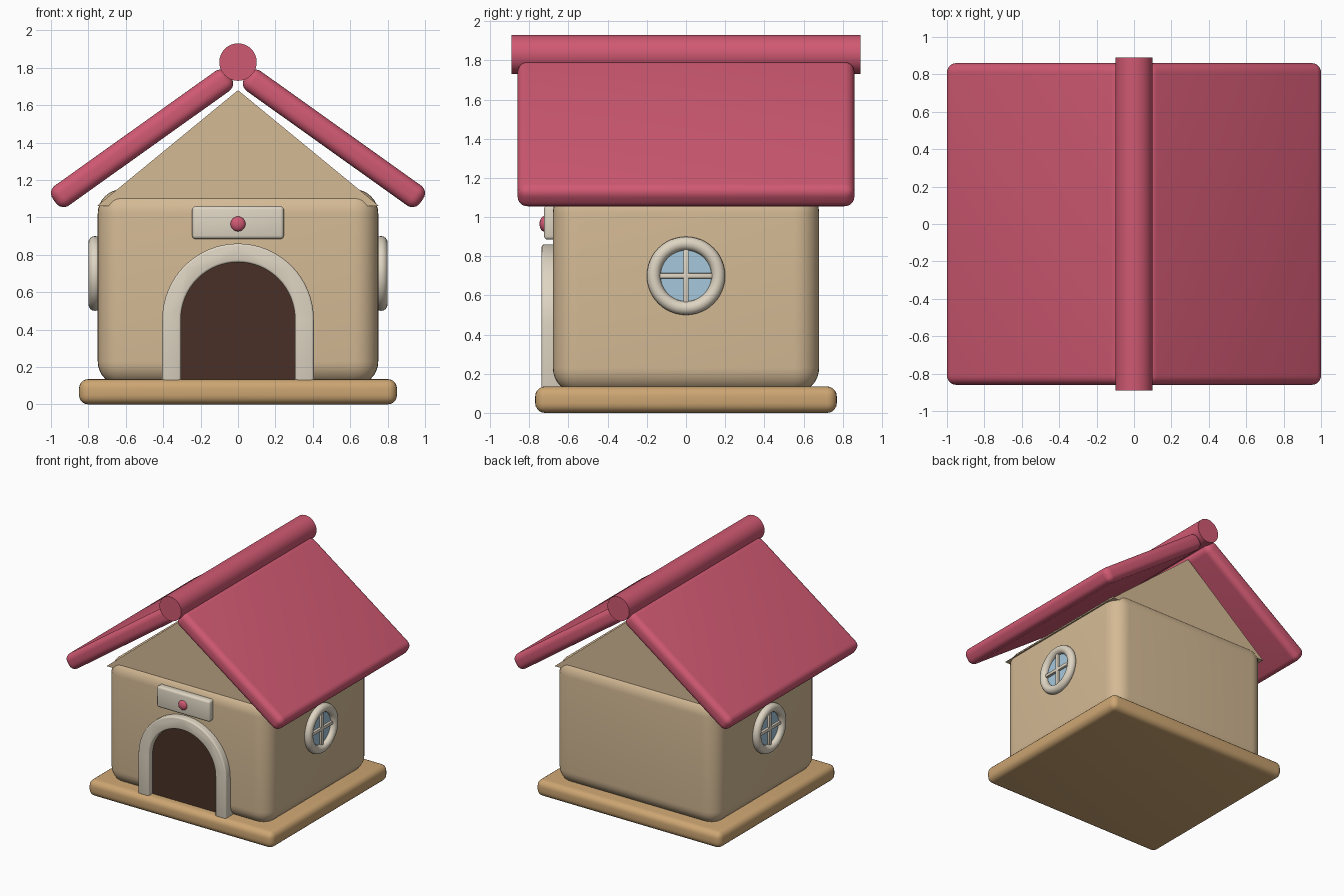
import bpy, bmesh, math
from mathutils import Matrix

if "Cube" in bpy.data.objects:
    bpy.data.objects.remove(bpy.data.objects["Cube"])


def material(name, rgb):
    m = bpy.data.materials.new(name)
    m.diffuse_color = (*rgb, 1)
    m.use_nodes = True
    m.node_tree.nodes["Principled BSDF"].inputs["Base Color"].default_value = m.diffuse_color
    return m


PINK = material("roof pink", (0.63, 0.10, 0.17))
TAN = material("wall tan", (0.66, 0.49, 0.30))
WOOD = material("base wood", (0.61, 0.38, 0.17))
CREAM = material("trim cream", (0.73, 0.66, 0.54))
DARK = material("doorway dark", (0.065, 0.03, 0.02))
GLASS = material("glass blue", (0.38, 0.58, 0.72))


def finish(ob, name, mat, bevel=0, segments=5):
    ob.name = name
    ob.data.materials.append(mat)
    if bevel:
        b = ob.modifiers.new("bevel", 'BEVEL')
        b.width, b.segments = bevel, segments
        b.limit_method = 'ANGLE'
        b.angle_limit = math.radians(40)
        bpy.context.view_layer.objects.active = ob
        bpy.ops.object.select_all(action='DESELECT')
        ob.select_set(True)
        bpy.ops.object.modifier_apply(modifier="bevel")
    bpy.context.view_layer.objects.active = ob
    bpy.ops.object.select_all(action='DESELECT')
    ob.select_set(True)
    bpy.ops.object.shade_smooth_by_angle(angle=math.radians(35))
    return ob


def box(name, loc, size, mat, bevel=0, segments=5, tilt=0):
    bpy.ops.mesh.primitive_cube_add(size=1, location=loc)
    ob = bpy.context.object
    ob.data.transform(Matrix.Diagonal((*size, 1)))
    ob.rotation_euler.y = tilt
    return finish(ob, name, mat, bevel, segments)


def prism(name, profile, y0, y1, mat, bevel=0):
    """Extrude an (x, z) outline from y0 to y1."""
    bm = bmesh.new()
    face = bm.faces.new([bm.verts.new((x, y0, z)) for x, z in profile])
    ext = bmesh.ops.extrude_face_region(bm, geom=[face])
    moved = [v for v in ext["geom"] if isinstance(v, bmesh.types.BMVert)]
    bmesh.ops.translate(bm, verts=moved, vec=(0, y1 - y0, 0))
    bmesh.ops.recalc_face_normals(bm, faces=bm.faces)
    me = bpy.data.meshes.new(name)
    bm.to_mesh(me)
    bm.free()
    ob = bpy.data.objects.new(name, me)
    bpy.context.collection.objects.link(ob)
    return finish(ob, name, mat, bevel, 3)


def arch(r, bottom=0.10, spring=0.455, n=32):
    curve = [(r * math.cos(math.pi * i / n), spring + r * math.sin(math.pi * i / n))
             for i in range(n + 1)]
    return [(r, bottom)] + curve + [(-r, bottom)]


# Base, rounded body and gable
box("base", (0, 0, 0.0675), (1.70, 1.54, 0.135), WOOD, 0.05)
box("body", (0, 0, 0.625), (1.50, 1.36, 1.05), TAN, 0.13, 8)
prism("gable", [(-0.755, 1.06), (0.755, 1.06), (0, 1.68)], -0.65, 0.65, TAN)

# Roof slabs and ridge pole
for side, label in ((-1, "left"), (1, "right")):
    box(f"roof_{label}", (side * 0.513, 0, 1.4225), (1.152, 1.72, 0.13), PINK,
        0.05, 6, side * math.radians(35.5))
bpy.ops.mesh.primitive_cylinder_add(vertices=48, radius=0.10, depth=1.78,
                                    location=(0, 0, 1.83), rotation=(math.pi / 2, 0, 0))
finish(bpy.context.object, "ridge_pole", PINK)

# Doorway with arched frame
prism("doorway", arch(0.31), -0.69, -0.60, DARK)
prism("door_frame", arch(0.405) + arch(0.305)[::-1], -0.737, -0.62, CREAM, 0.012)

# Sign plate with button
box("sign_plate", (0, -0.69, 0.972), (0.49, 0.07, 0.175), CREAM, 0.018, 3)
bpy.ops.mesh.primitive_uv_sphere_add(segments=32, ring_count=16, radius=0.04,
                                     location=(0, -0.722, 0.965))
bpy.context.object.scale.y = 0.65
finish(bpy.context.object, "sign_button", PINK)

# Round windows on both side walls
for side, label in ((-1, "left"), (1, "right")):
    turn = (0, math.pi / 2, 0)
    bpy.ops.mesh.primitive_torus_add(major_radius=0.165, minor_radius=0.035,
                                     major_segments=48, minor_segments=16,
                                     location=(side * 0.765, 0, 0.70), rotation=turn)
    finish(bpy.context.object, f"window_ring_{label}", CREAM)
    bpy.ops.mesh.primitive_cylinder_add(vertices=48, radius=0.155, depth=0.04,
                                        location=(side * 0.74, 0, 0.70), rotation=turn)
    finish(bpy.context.object, f"window_glass_{label}", GLASS)
    box(f"window_bar_upright_{label}", (side * 0.765, 0, 0.70), (0.03, 0.028, 0.28), CREAM, 0.006, 2)
    box(f"window_bar_level_{label}", (side * 0.765, 0, 0.70), (0.03, 0.28, 0.028), CREAM, 0.006, 2)
